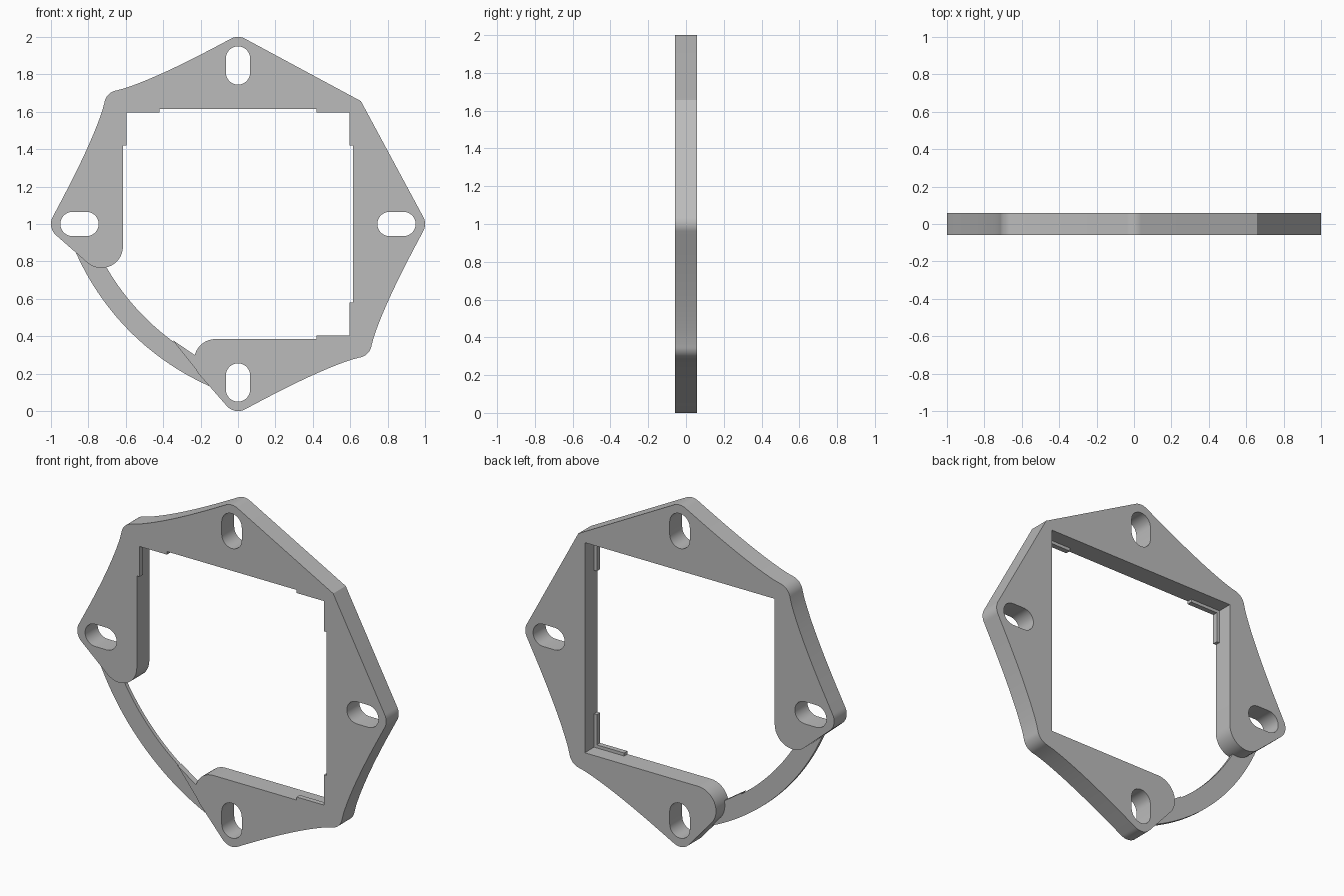
import bpy
from math import sin, cos, radians, pi

cube = bpy.data.objects.get("Cube")
if cube:
    bpy.data.objects.remove(cube, do_unlink=True)

HALF = 0.058      # half of the plate depth
INNER = 0.615     # half width of the square opening

grey = bpy.data.materials.new("plain grey")
grey.use_nodes = True
grey.diffuse_color = (0.5, 0.5, 0.5, 1)
grey.node_tree.nodes["Principled BSDF"].inputs["Base Color"].default_value = (0.5, 0.5, 0.5, 1)


def arc(cx, cz, r, a0, a1, n=14):
    angles = [radians(a0 + (a1 - a0) * i / n) for i in range(n + 1)]
    return [(cx + r * cos(a), cz + r * sin(a)) for a in angles]


def bezier(a, c, b, n=14):
    ts = [i / n for i in range(1, n)]
    return [tuple((1 - t) ** 2 * a[k] + 2 * t * (1 - t) * c[k] + t * t * b[k] for k in (0, 1)) for t in ts]


def plate(name, loops, front, back):
    """Extrude closed x-z loops (first outer, rest holes) between two depths."""
    curve = bpy.data.curves.new(name, "CURVE")
    curve.dimensions = "2D"
    curve.fill_mode = "BOTH"
    curve.extrude = (back - front) / 2
    for pts in loops:
        spline = curve.splines.new("POLY")
        spline.points.add(len(pts) - 1)
        for p, (x, z) in zip(spline.points, pts):
            p.co = (x, z, 0, 1)
        spline.use_cyclic_u = True
    obj = bpy.data.objects.new(name, curve)
    bpy.context.collection.objects.link(obj)
    obj.location = (0, (front + back) / 2, 1)
    obj.rotation_euler = (pi / 2, 0, 0)
    curve.materials.append(grey)
    bpy.ops.object.select_all(action="DESELECT")
    obj.select_set(True)
    bpy.context.view_layer.objects.active = obj
    bpy.ops.object.convert(target="MESH")
    bpy.ops.object.shade_smooth_by_angle(angle=radians(25))
    return obj


# Half of the open frame outline; the other half mirrors across the diagonal
side = bezier((0.99, -0.04), (0.775, -0.435), (0.715, -0.64))
half = [(0.657, 0.657)]
half += arc(0.92, 0, 0.08, 28, -29)                # right tip
half += side
half += arc(0.637, -0.637, 0.078, -10, -80)        # lower corner
half += [(-z, -x) for x, z in reversed(side)]
half += arc(0, -0.92, 0.08, -61, -141)             # bottom tip
half += arc(-0.12, -0.73, 0.115, -141, -270)       # rounded end pad
half += [(INNER, -INNER), (INNER, INNER)]
outline = half + [(z, x) for x, z in reversed(half[1:-1])]

# Four rounded slots
slot = arc(0, 0.885, 0.065, 0, 180) + arc(0, 0.81, 0.065, 180, 360)
slots = [slot, [(x, -z) for x, z in slot],
         [(z, x) for x, z in slot], [(-z, x) for x, z in slot]]
plate("frame", [outline] + slots, -HALF, HALF)

# Thin L-shaped retaining tabs in three corners of the opening
lip, reach = 0.597, 0.42
tab = [(INNER, INNER), (reach, INNER), (reach, lip), (lip, lip), (lip, reach), (INNER, reach)]
for name, sx, sz in (("upper_left_tab", 1, 1), ("upper_right_tab", -1, 1), ("lower_left_tab", 1, -1)):
    plate(name, [[(sx * x, sz * z) for x, z in tab]], -HALF, -HALF + 0.03)

# Thin curved strap bridging the open corner
c, spread = 0.585 / 2 ** 0.5, 22.3
strap = arc(c, c, 1.4, 225 - spread, 225 + spread, 32) + arc(c, c, 1.29, 225 + spread, 225 - spread, 32)
plate("strap", [strap], -HALF + 0.012, -HALF + 0.034)

# Flush wedge joining the strap to the bottom pad
wedge = [(-0.35, -0.62), (-0.232, -0.70), (-0.15, -0.73), (-0.207, -0.80)]
plate("strap_wedge", [wedge], -HALF, -HALF + 0.034)
